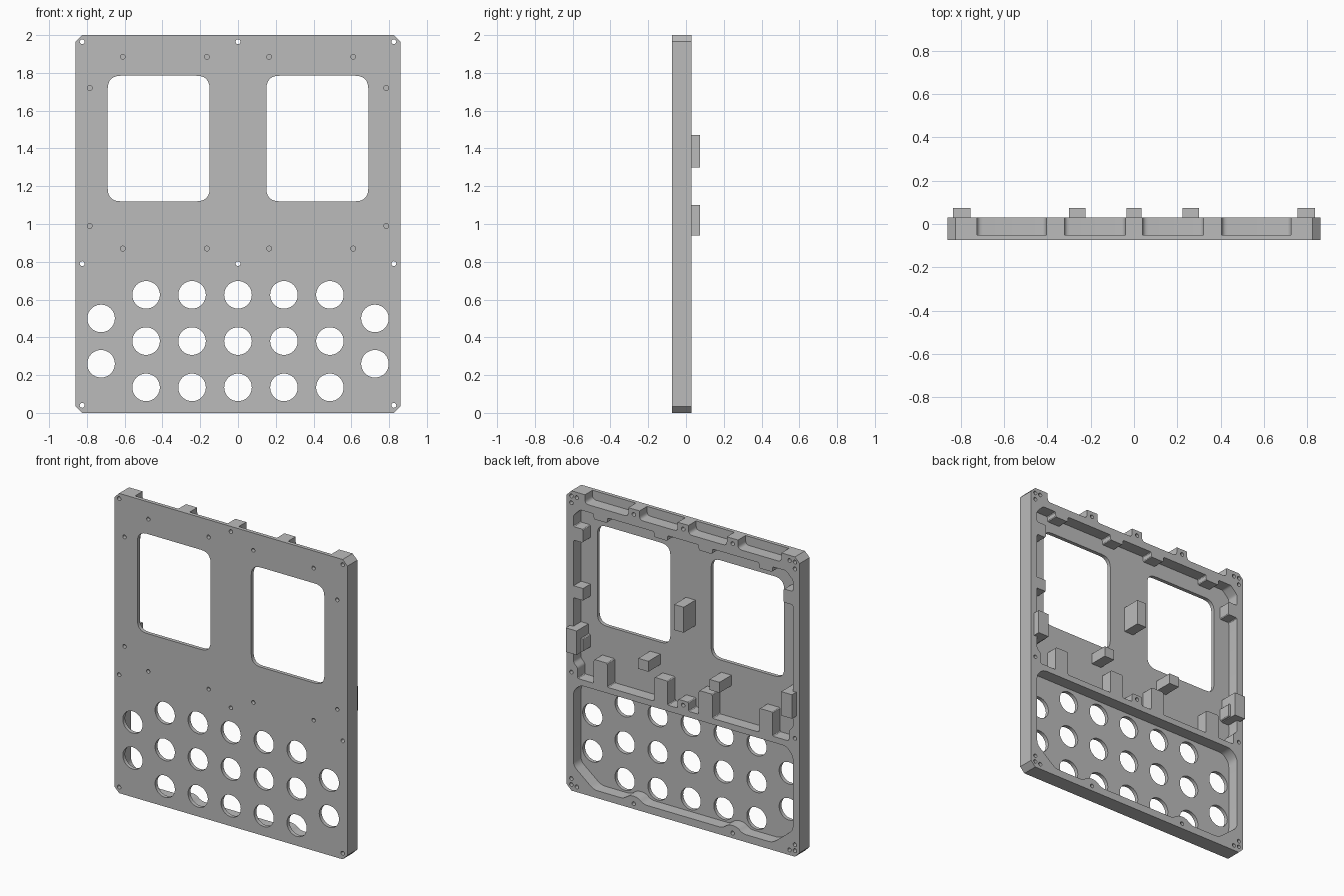
import bpy, bmesh, math
from mathutils import Vector

old = bpy.data.objects.get("Cube")
if old:
    bpy.data.objects.remove(old, do_unlink=True)

# One plain grey for the whole panel
grey = bpy.data.materials.new("panel grey")
grey.use_nodes = True
grey.diffuse_color = (0.5, 0.5, 0.5, 1)
grey.node_tree.nodes["Principled BSDF"].inputs["Base Color"].default_value = (0.5, 0.5, 0.5, 1)

FRONT, FLOOR, BACK, POST = -0.075, -0.05, 0.03, 0.075
SCREW = 0.013


def fillet(points, radius, steps=4):
    """Round every corner of a closed polygon."""
    pts, out = [Vector(p) for p in points], []
    for i, p in enumerate(pts):
        a, b = pts[i - 1] - p, pts[(i + 1) % len(pts)] - p
        r = min(radius, a.length * 0.45, b.length * 0.45)
        a, b = p + a.normalized() * r, p + b.normalized() * r
        for k in range(steps + 1):
            t = k / steps
            out.append(a * (1 - t) ** 2 + p * 2 * t * (1 - t) + b * t * t)
    return out


def circle(x, z, r, n=16):
    return [Vector((x + r * math.cos(2 * math.pi * i / n),
                    z + r * math.sin(2 * math.pi * i / n))) for i in range(n)]


def mirrored(half):
    """Close a right-hand profile with its reflection in x = 0."""
    return half + [(-x, z) for x, z in reversed(half)]


def both_sides(points):
    return [(s * x, z) for x, z in points for s in ((1, -1) if x else (1,))]


def finish(obj):
    obj.data.materials.clear()
    obj.data.materials.append(grey)
    bpy.ops.object.select_all(action="DESELECT")
    obj.select_set(True)
    bpy.context.view_layer.objects.active = obj
    bpy.ops.object.shade_smooth_by_angle(angle=math.radians(30))


def layer(name, loops, y0, y1):
    """Extrude an outline with holes from y0 to y1."""
    curve = bpy.data.curves.new(name + " profile", "CURVE")
    curve.dimensions, curve.fill_mode = "2D", "BOTH"
    curve.extrude = (y1 - y0) / 2
    for loop in loops:
        spline = curve.splines.new("POLY")
        spline.points.add(len(loop) - 1)
        for point, (x, z) in zip(spline.points, loop):
            point.co = (x, z, 0, 1)
        spline.use_cyclic_u = True
    temp = bpy.data.objects.new(name + " temp", curve)
    bpy.context.collection.objects.link(temp)
    graph = bpy.context.evaluated_depsgraph_get()
    mesh = bpy.data.meshes.new_from_object(temp.evaluated_get(graph))
    bpy.data.objects.remove(temp, do_unlink=True)
    bm = bmesh.new()
    bm.from_mesh(mesh)
    bmesh.ops.remove_doubles(bm, verts=bm.verts, dist=1e-5)
    for v in bm.verts:
        v.co = (v.co.x, (y0 + y1) / 2 - v.co.z, v.co.y)
    bmesh.ops.recalc_face_normals(bm, faces=bm.faces)
    bm.to_mesh(mesh)
    bm.free()
    obj = bpy.data.objects.new(name, mesh)
    bpy.context.collection.objects.link(obj)
    finish(obj)


def block(name, x0, x1, z0, z1, top=POST):
    mesh = bpy.data.meshes.new(name)
    bm = bmesh.new()
    bmesh.ops.create_cube(bm, size=1)
    for v in bm.verts:
        v.co = ((x0 + x1) / 2 + v.co.x * (x1 - x0),
                (FLOOR + top) / 2 + v.co.y * (top - FLOOR),
                (z0 + z1) / 2 + v.co.z * (z1 - z0))
    bm.to_mesh(mesh)
    bm.free()
    obj = bpy.data.objects.new(name, mesh)
    bpy.context.collection.objects.link(obj)
    finish(obj)


# Hole positions
through = both_sides([(0, 1.965), (0.825, 1.965), (0, 0.79), (0.825, 0.79), (0.825, 0.04)])
blind_front = both_sides([(x, z) for x in (0.165, 0.61) for z in (0.87, 1.885)]
                         + [(0.785, 0.99), (0.785, 1.72)])
blind_back = both_sides([(0.365, 1.965), (0.365, 0.035), (0.785, 1.965), (0.825, 1.92),
                         (0.785, 0.035), (0.825, 0.08)])
keys = [(i * 0.2433, z) for i in range(-2, 3) for z in (0.135, 0.38, 0.625)]
keys += both_sides([(0.725, 0.26), (0.725, 0.5)])

# Front plate with chamfered corners, two windows and the key holes
W, C = 0.86, 0.035
outline = mirrored([(W - C, 2), (W, 2 - C), (W, C), (W - C, 0)])
windows = [fillet([(s * 0.15, 1.12), (s * 0.69, 1.12), (s * 0.69, 1.785), (s * 0.15, 1.785)], 0.07, 6)
           for s in (1, -1)]
layer("front_plate",
      [outline] + windows + [circle(x, z, 0.073, 40) for x, z in keys]
      + [circle(x, z, SCREW) for x, z in through + blind_front], FRONT, FLOOR)

# Rim outline with four open pockets along the top edge
rim = [(W - C, 0), (W, C), (W, 2 - C), (W - C, 2)]
for x0, x1 in ((0.725, 0.405), (0.322, 0.04), (-0.04, -0.322), (-0.405, -0.725)):
    lip = fillet([(x0, 2), (x0, 1.94), (x1, 1.94), (x1, 2)], 0.03)
    rim += [(x0, 2)] + lip[5:-5] + [(x1, 2)]
rim += [(C - W, 2), (-W, 2 - C), (-W, C), (C - W, 0)]


def tabs(centres, base, tip):
    """Points of square screw tabs along a horizontal wall."""
    return [p for c, d in centres for p in
            ((c - d, base), (c - d, tip), (c + d, tip), (c + d, base))]


# Screen cavity, with screw tabs on all four walls
screen = tabs([(0.165, 0.05), (0.61, 0.05)], 1.89, 1.855)
screen += [(0.76, 1.89), (0.81, 1.84)]
for z in (1.72, 0.99):
    screen += [(0.81, z + 0.045), (0.74, z + 0.045), (0.74, z - 0.045), (0.81, z - 0.045)]
screen += [(0.81, 0.86), (0.78, 0.83), (0.78, 0.76)]
screen += list(reversed(tabs([(0.165, 0.05), (0.61, 0.05)], 0.76, 0.92)))
screen += [(0.04, 0.76), (0.04, 0.82)]

# Key cavity, with bumps round the bottom screws
key_area = [(0.76, 0.72), (0.81, 0.67), (0.81, 0.17), (0.66, 0.05), (0.44, 0.05),
            (0.395, 0.085), (0.335, 0.085), (0.29, 0.05)]

layer("rear_rim",
      [rim, fillet(mirrored(screen), 0.012, 3), fillet(mirrored(key_area), 0.03)]
      + [circle(x, z, SCREW) for x, z in through + blind_back], FLOOR, BACK)

# Standing support blocks on the rear
block("centre_support", -0.035, 0.035, 1.30, 1.47)
for side, s in (("left", 1), ("right", -1)):
    block(side + "_lower_support", *sorted((s * 0.225, s * 0.3)), 0.97, 1.04)
    block(side + "_edge_support", *sorted((s * 0.755, s * 0.835)), 0.94, 1.10)
block("left_inner_tab", 0.74, 0.815, 1.29, 1.37, BACK - 0.001)
